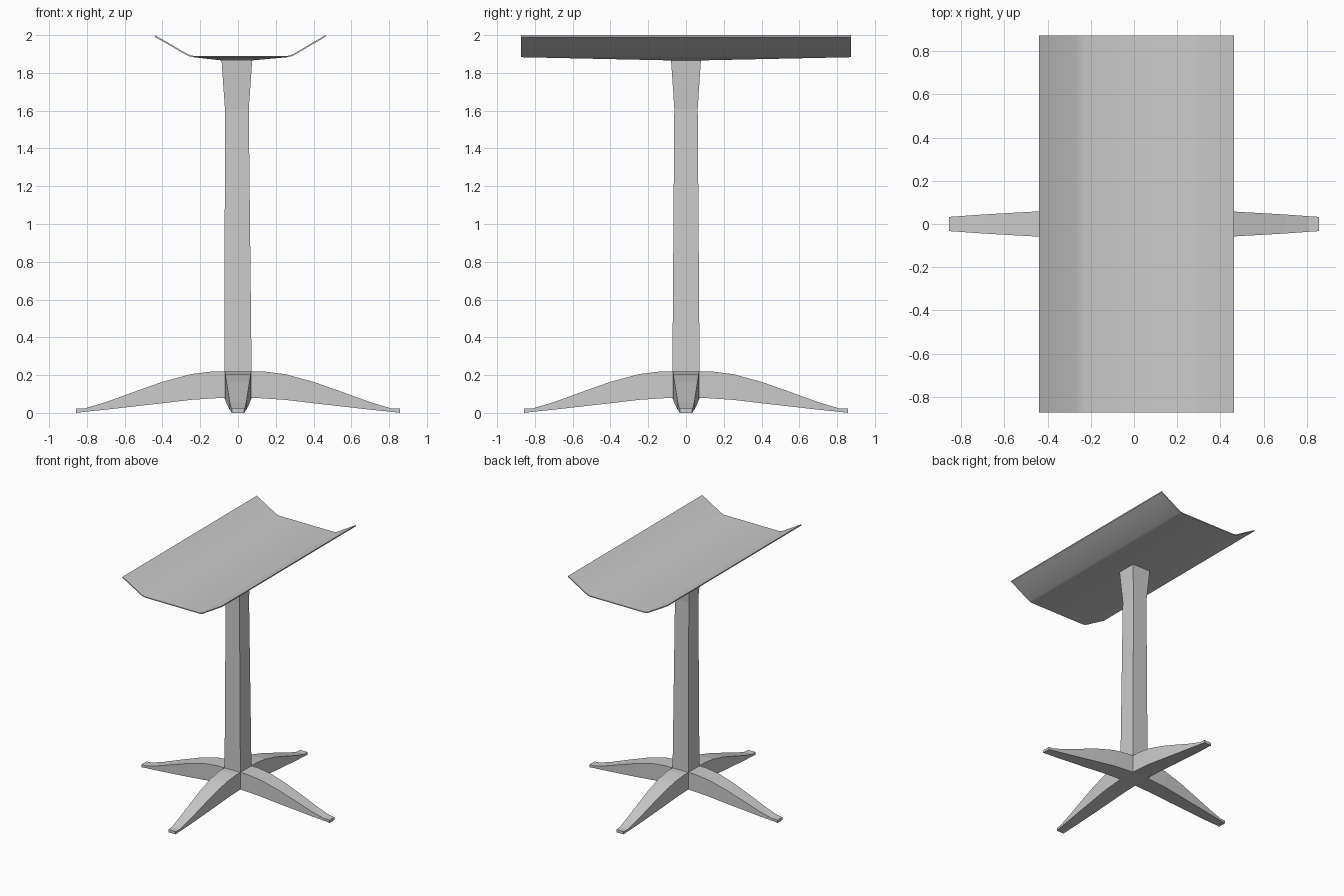
import bpy
import bmesh
from math import cos, sin, pi, radians
from mathutils import Vector

if "Cube" in bpy.data.objects:
    bpy.data.objects.remove(bpy.data.objects["Cube"])


def finish(bm, name):
    bmesh.ops.remove_doubles(bm, verts=bm.verts, dist=0.0005)
    bmesh.ops.recalc_face_normals(bm, faces=bm.faces)
    mesh = bpy.data.meshes.new(name)
    bm.to_mesh(mesh)
    bm.free()
    obj = bpy.data.objects.new(name, mesh)
    bpy.context.collection.objects.link(obj)
    return obj


def loft(bm, rings, cap_end=False):
    """Join successive closed rings of points with quads."""
    loops = [[bm.verts.new(p) for p in ring] for ring in rings]
    for a, b in zip(loops, loops[1:]):
        for i in range(len(a)):
            j = (i + 1) % len(a)
            bm.faces.new((a[i], a[j], b[j], b[i]))
    if cap_end:
        bm.faces.new(loops[-1])
    return loops


# Four-armed pedestal base: distance, half width, top z, bottom z
stations = [(0.072, 0.072, 0.22, 0.08), (0.13, 0.071, 0.22, 0.077),
            (0.25, 0.068, 0.205, 0.069), (0.40, 0.061, 0.164, 0.051),
            (0.56, 0.052, 0.108, 0.033), (0.70, 0.044, 0.057, 0.017),
            (0.81, 0.036, 0.024, 0.006), (0.857, 0.033, 0.022, 0.0)]
bm = bmesh.new()
for k in range(4):
    c, s = round(cos(k * pi / 2)), round(sin(k * pi / 2))
    rings = []
    for d, w, top, bot in stations:
        section = [(-w, bot), (w, bot), (w, top), (-w, top)]
        rings.append([(d * c - t * s, d * s + t * c, z) for t, z in section])
    loft(bm, rings, cap_end=True)
corners = [(-1, -1), (1, -1), (1, 1), (-1, 1)]
bm.faces.new([bm.verts.new((0.072 * x, 0.072 * y, 0.08)) for x, y in corners])
finish(bm, "pedestal_base")

# Square column, slightly tapered, flaring at the head: z, x centre, half x, half y
bm = bmesh.new()
loft(bm, [[(cx + hx * x, hy * y, z) for x, y in corners] for z, cx, hx, hy in
          [(0.22, 0, 0.072, 0.072), (1.61, -0.006, 0.063, 0.062),
           (1.72, -0.006, 0.071, 0.069), (1.866, -0.006, 0.081, 0.079)]])
finish(bm, "column")

# Thin tray with upturned sides
top = [(-0.44, 2.0), (-0.265, 1.898), (-0.235, 1.890),
       (0.262, 1.890), (0.29, 1.898), (0.463, 2.0)]
under = [(-0.44, 1.991), (-0.263, 1.889), (-0.235, 1.883),
         (0.262, 1.883), (0.288, 1.889), (0.463, 1.991)]
outline = top + under[::-1]
bm = bmesh.new()
loops = loft(bm, [[(x, y, z) for x, z in outline] for y in (-0.873, 0.873)])
for loop in loops:
    n = len(top)
    for i in range(n - 1):
        bm.faces.new((loop[i], loop[i + 1], loop[-2 - i], loop[-1 - i]))
bmesh.ops.recalc_face_normals(bm, faces=bm.faces)

# Shallow tapered underside running down to the column head
bottom = min(bm.faces, key=lambda f: f.calc_center_median().z)
face = bmesh.ops.extrude_discrete_faces(bm, faces=[bottom])["faces"][0]
for v in face.verts:
    sx, sy = (1 if v.co.x > 0 else -1), (1 if v.co.y > 0 else -1)
    v.co = Vector((-0.006 + 0.081 * sx, 0.079 * sy, 1.866))
tray = finish(bm, "tray_top")

bpy.context.view_layer.objects.active = tray
tray.select_set(True)
bpy.ops.object.shade_smooth_by_angle(angle=radians(30))
